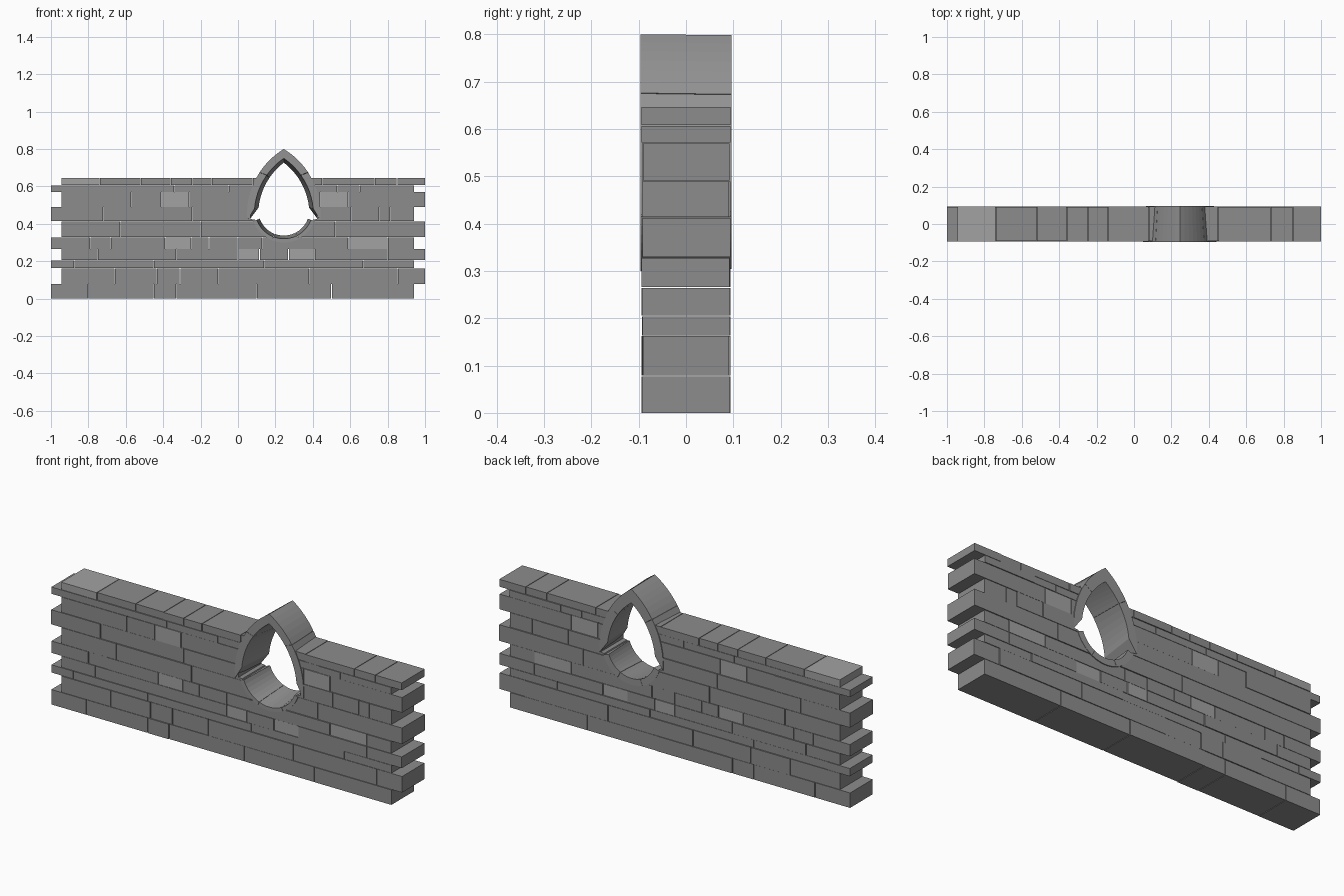
import bpy, bmesh, math, random

if "Cube" in bpy.data.objects:
    bpy.data.objects.remove(bpy.data.objects["Cube"])

random.seed(4)
CX = 0.245          # centre of the window
HALF = 0.0925       # half wall thickness
GAP = 0.003         # open joint between stones


def make_material(name, g):
    m = bpy.data.materials.new(name)
    m.diffuse_color = (g, g, g, 1)
    m.use_nodes = True
    m.node_tree.nodes["Principled BSDF"].inputs["Base Color"].default_value = m.diffuse_color
    return m


DARK = make_material("dark_stone", 0.264)
LIGHT = make_material("light_stone", 0.36)
TRIM = make_material("arch_stone", 0.29)


def make_object(name, bm, mats=()):
    bmesh.ops.recalc_face_normals(bm, faces=bm.faces[:])
    me = bpy.data.meshes.new(name)
    bm.to_mesh(me)
    bm.free()
    for m in mats:
        me.materials.append(m)
    ob = bpy.data.objects.new(name, me)
    bpy.context.collection.objects.link(ob)
    return ob


def add_box(bm, x0, x1, y0, y1, z0, z1, mat):
    v = bmesh.ops.create_cube(bm, size=1)["verts"]
    for p in v:
        p.co.x = x1 if p.co.x > 0 else x0
        p.co.y = y1 if p.co.y > 0 else y0
        p.co.z = z1 if p.co.z > 0 else z0
        for f in p.link_faces:
            f.material_index = mat


def loft(bm, sections):
    # closed strip through matching profiles, capped at both ends
    rows = [[bm.verts.new(p) for p in s] for s in sections]
    n = len(rows[0])
    for a, b in zip(rows, rows[1:]):
        for i in range(n):
            j = (i + 1) % n
            bm.faces.new((a[i], a[j], b[j], b[i]))
    bm.faces.new(rows[0])
    bm.faces.new(rows[-1][::-1])


def pointed(half, tip, foot, t, zc=0.45):
    # point on the right half of a pointed arch, t = 0 foot .. 1 apex
    s = (tip - zc) ** 2 / half
    r, c = (s + half) / 2, (s - half) / 2
    a0, a1 = math.asin((foot - zc) / r), math.acos(c / r)
    a = a0 + (a1 - a0) * t
    return r * math.cos(a) - c, zc + r * math.sin(a)


def bowl(r, a, zc=0.474):
    return r * math.sin(a), zc - r * math.cos(a)


# Opening cutter: pointed head over a round sill
right = [pointed(0.178, 0.785, 0.425, i / 12) for i in range(13)]
lower = [bowl(0.164, math.radians(-72 + 9 * i)) for i in range(17)]
outline = right + [(-x, z) for x, z in right[-2::-1]] + lower
bm = bmesh.new()
loft(bm, [[(CX + x, y, z) for x, z in outline] for y in (-0.2, 0.2)])
cutter = make_object("opening_cutter", bm, [DARK])
cutter.hide_render = True
cutter.display_type = 'WIRE'

# Stone courses: bottom z, vertical joints, indices of the paler stones
courses = [
    (0.000, [-0.80, -0.45, -0.33, 0.10, 0.50], ()),
    (0.079, [-0.66, -0.435, -0.31, -0.105, 0.38, 0.855], ()),
    (0.164, [-0.875, -0.45, 0.14, 0.67], ()),
    (0.206, [-0.75, -0.33, 0.0, 0.115, 0.27, 0.41, 0.80], (3, 5)),
    (0.266, [-0.79, -0.68, -0.39, -0.25, -0.155, 0.0, 0.13, 0.59, 0.80], (3, 8)),
    (0.329, [-0.63, -0.20, 0.52], ()),
    (0.414, [-0.72, -0.245, 0.605, 0.755, 0.815], ()),
    (0.491, [-0.57, -0.41, -0.26, 0.44, 0.59], (2, 4)),
    (0.571, [-0.34, -0.05, 0.53, 0.65], ()),
    (0.608, [-0.74, -0.52, -0.36, -0.245, -0.14, 0.08, 0.45, 0.73, 0.85], (0,)),
]
tops = [c[0] for c in courses[1:]] + [0.648]
for i, ((z0, joints, pale), z1) in enumerate(zip(courses, tops)):
    ends = (-1.0, 0.94) if i % 2 == 0 else (-0.943, 1.0)
    xs = [ends[0]] + joints + [ends[1]]
    bm = bmesh.new()
    for k, (a, b) in enumerate(zip(xs, xs[1:])):
        a += GAP / 2 if k else 0
        b -= GAP / 2 if k < len(xs) - 2 else 0
        add_box(bm, a, b, -HALF + random.uniform(-0.002, 0.002),
                HALF + random.uniform(-0.002, 0.002), z0, z1 - 0.002,
                1 if k in pale else 0)
    course = make_object(f"stone_course_{i + 1}", bm, [DARK, LIGHT])
    if z1 > 0.31:
        m = course.modifiers.new("opening", 'BOOLEAN')
        m.operation = 'DIFFERENCE'
        m.solver = 'EXACT'
        m.object = cutter


def section(outer, front, back, outer_back, side=1):
    y = 0.0958
    pts = [(outer, -y), (front, -y), (back, y), (outer_back, y)]
    return [(CX + side * p[0], d, p[1]) for p, d in pts]


# Arch stones: two per side, inner face narrowing towards the back
for side, label in ((-1, "left"), (1, "right")):
    for t0, t1, part in ((0.0, 0.597, "lower"), (0.60, 0.999, "upper")):
        bm = bmesh.new()
        secs = []
        for i in range(7):
            t = t0 + (t1 - t0) * i / 6
            secs.append(section(pointed(0.197, 0.80, 0.418, t),
                                pointed(0.158, 0.75, 0.482, t),
                                pointed(0.137, 0.727, 0.487, t),
                                pointed(0.182, 0.798, 0.425, t), side))
        loft(bm, secs)
        make_object(f"arch_stone_{part}_{label}", bm, [TRIM])

# Sill stones: curved bowl under the opening
for k, (a0, a1) in enumerate(((-70, -22), (-21.5, 27), (27.5, 70))):
    bm = bmesh.new()
    secs = []
    for i in range(7):
        a = math.radians(a0 + (a1 - a0) * i / 6)
        secs.append(section(bowl(0.174, a), bowl(0.154, a),
                            bowl(0.137, a), bowl(0.170, a)))
    loft(bm, secs)
    make_object(f"sill_stone_{k + 1}", bm, [TRIM])
